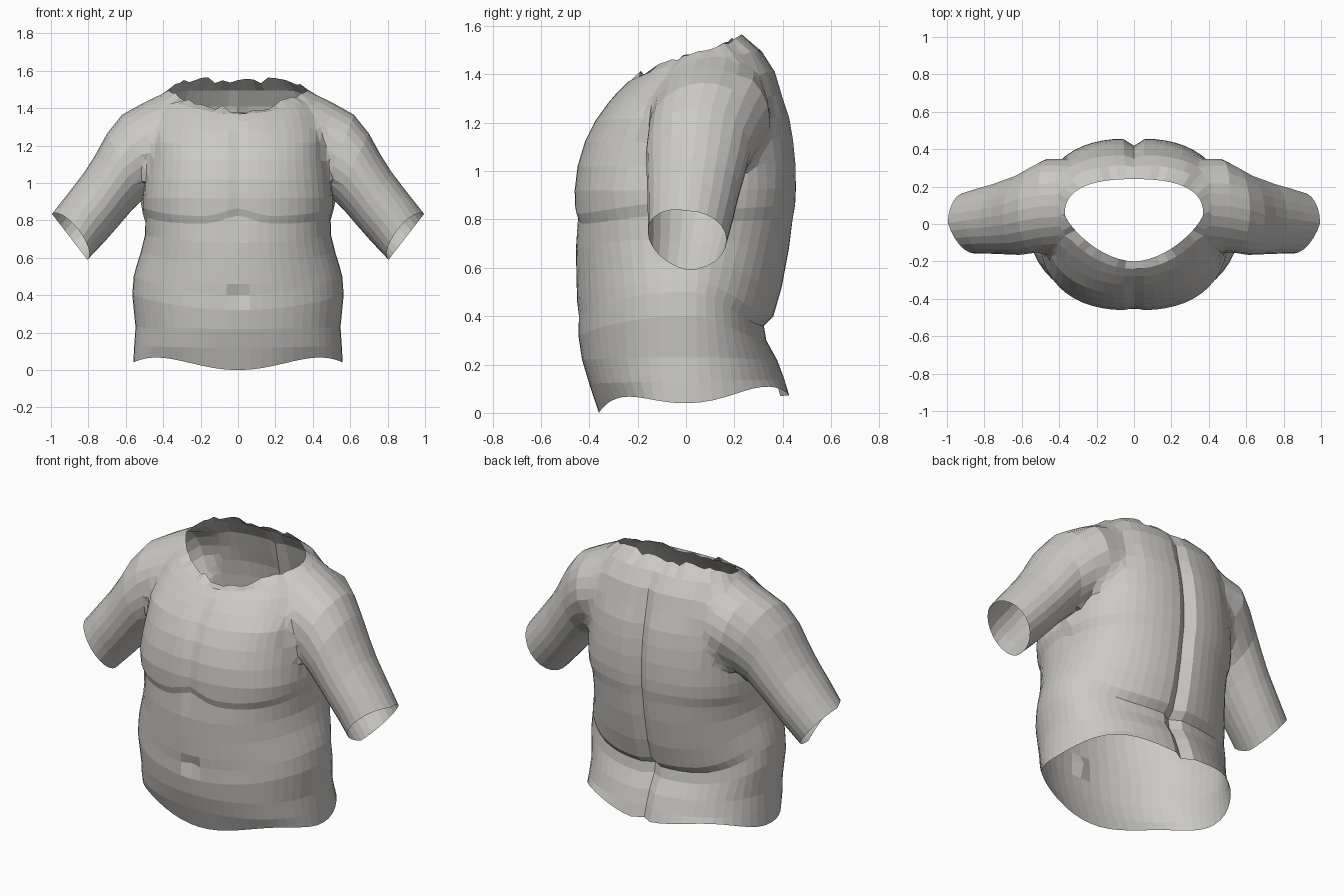
import bpy, bmesh, random
from math import sin, cos, pi, exp
from mathutils import Vector

random.seed(4)
cube = bpy.data.objects.get("Cube")
if cube:
    bpy.data.objects.remove(cube)


def make_material(name, color):
    m = bpy.data.materials.new(name)
    m.use_nodes = True
    m.diffuse_color = color
    m.node_tree.nodes["Principled BSDF"].inputs["Base Color"].default_value = color
    return m


stone = make_material("warm grey", (0.6, 0.585, 0.56, 1))
# Temporary markers, removed at the end
markers = [bpy.data.materials.new(n) for n in ("cap marker", "sleeve marker")]
CAP, SLEEVE_SIDE = 1, 2


def bump(v, width):
    return exp(-(v / width) ** 2)


def loft(bm, rings, slot):
    """Skin a list of point rings and close both ends with marked fans."""
    loops = [[bm.verts.new(p) for p in ring] for ring in rings]
    n = len(loops[0])
    for a, b in zip(loops, loops[1:]):
        for i in range(n):
            j = (i + 1) % n
            bm.faces.new((a[i], a[j], b[j], b[i])).material_index = slot
    for loop in (loops[0], loops[-1]):
        hub = bm.verts.new(sum((v.co for v in loop), Vector()) / n)
        for i in range(n):
            bm.faces.new((loop[i], loop[(i + 1) % n], hub)).material_index = CAP


def to_object(bm, name):
    bmesh.ops.recalc_face_normals(bm, faces=bm.faces)
    mesh = bpy.data.meshes.new(name)
    bm.to_mesh(mesh)
    bm.free()
    for m in (stone, *markers):
        mesh.materials.append(m)
    obj = bpy.data.objects.new(name, mesh)
    bpy.context.collection.objects.link(obj)
    return obj


# Torso rings: z front, z side, z back, half width, y front, y middle, y back
TORSO = [
    (.00, .04, .07, .56, -.36, 0, .43),
    (.12, .13, .14, .555, -.40, 0, .41),
    (.22, .23, .22, .548, -.43, 0, .38),
    (.32, .40, .30, .565, -.445, 0, .335),
    (.40, .50, .36, .558, -.445, 0, .325),
    (.46, .55, .40, .545, -.45, 0, .365),
    (.56, .63, .52, .52, -.453, 0, .40),
    (.68, .72, .68, .498, -.455, 0, .43),
    (.78, .79, .80, .495, -.448, 0, .445),
    (.82, .84, .86, .51, -.46, 0, .455),
    (.92, .92, .93, .51, -.462, 0, .458),
    (1.02, 1.02, 1.03, .50, -.45, .02, .456),
    (1.12, 1.12, 1.13, .49, -.42, .04, .446),
    (1.21, 1.22, 1.22, .49, -.375, .06, .43),
    (1.28, 1.31, 1.31, .485, -.325, .08, .40),
    (1.33, 1.40, 1.41, .465, -.28, .08, .37),
    (1.37, 1.47, 1.495, .425, -.24, .07, .315),
    (1.39, 1.495, 1.55, .37, -.20, .05, .24),
]
SEGMENTS = 56
rings = []
last = len(TORSO) - 1
for k, (zf, zs, zb, half, yf, ym, yb) in enumerate(TORSO):
    ring = []
    neck = max(0, k - last + 4) / 4
    chest = min(1, max(0, (zf - .5) / .4))
    for i in range(SEGMENTS):
        t = 2 * pi * i / SEGMENTS
        s, c = sin(t), cos(t)
        front = c > 0
        x = half * s
        # oval belly, squarer chest, neckline narrowing to a point in front
        point = neck if front else 0
        fall = 2.12 + .38 * chest - .7 * point
        root = .47 - .07 * chest + .4 * point
        reach, z_end = (yf, zf) if front else (yb, zb)
        y = ym + (reach - ym) * (1 - abs(s) ** fall) ** root
        z = zs + (z_end - zs) * (1 - abs(s) ** (2 if front else 4 + 3 * neck))
        if k == 0:                       # wavy hem
            z += .045 * sin(2 * t) ** 2
        elif k == last:                  # ragged neckline
            z += random.uniform(-.02, .02) * abs(c)
        if not front:                    # spine furrow
            y -= .04 * bump(x, .035) * (1 - neck)
        elif .75 < zf < 1.3:             # breastbone groove and chest lift
            y += .012 * bump(x, .035)
            if zf < .9:
                z += .045 * bump(x, .1) + .03 * abs(s) ** 6
        elif k == 4:                     # navel
            y += .025 * bump(x, .03)
        ring.append((x, y, z))
    rings.append(ring)
bm = bmesh.new()
loft(bm, rings, 0)
torso = to_object(bm, "torso")

# Sleeve sections: top x, top z, bottom x, bottom z, centre y, half depth
SLEEVE = [
    (.20, 1.40, .20, 1.08, .10, .19),
    (.41, 1.485, .36, 1.00, .11, .25),
    (.52, 1.445, .42, .98, .10, .247),
    (.62, 1.365, .46, .945, .075, .232),
    (.70, 1.265, .52, .90, .05, .215),
    (.76, 1.155, .58, .84, .04, .203),
    (.82, 1.06, .64, .77, .03, .19),
    (.90, .955, .71, .69, .02, .178),
    (.995, .835, .805, .59, .005, .163),
]
bm = bmesh.new()
for side in (1, -1):
    rings = []
    for k, (xt, zt, xb, zb, y, deep) in enumerate(SLEEVE):
        middle = Vector((xt + xb, 2 * y, zt + zb)) / 2
        up = Vector((xt - xb, 0, zt - zb)) / 2
        along = Vector((up.z, 0, -up.x)).normalized()
        ring = []
        for i in range(24):
            t = 2 * pi * i / 24
            p = middle + up * cos(t) - Vector((0, deep * sin(t), 0))
            if k == len(SLEEVE) - 1:     # cuff dips back at the front
                p -= along * .06 * max(0, sin(t))
            ring.append((side * p.x, p.y, p.z))
        rings.append(ring)
    loft(bm, rings, SLEEVE_SIDE)
sleeves = to_object(bm, "sleeves")

# Fuse sleeves into the torso
union = torso.modifiers.new("fuse", 'BOOLEAN')
union.operation = 'UNION'
union.solver = 'EXACT'
union.object = sleeves
graph = bpy.context.evaluated_depsgraph_get()
fused = bpy.data.meshes.new_from_object(torso.evaluated_get(graph))
torso.modifiers.clear()
torso.data = fused
bpy.data.objects.remove(sleeves)

# Open the neck, hem and cuffs
bm = bmesh.new()
bm.from_mesh(fused)
bmesh.ops.delete(bm, geom=[f for f in bm.faces if f.material_index == CAP], context='FACES')


# Clean and soften the seam where sleeves meet the torso
def seam_verts():
    return {v for v in bm.verts if len({f.material_index for f in v.link_faces}) > 1}


near = {e.other_vert(v) for v in seam_verts() for e in v.link_edges} | seam_verts()
bmesh.ops.remove_doubles(bm, verts=list(near), dist=.022)
bmesh.ops.triangulate(bm, faces=[f for f in bm.faces if len(f.verts) > 4])
soft = seam_verts()
soft |= {e.other_vert(v) for v in soft for e in v.link_edges}
soft = [v for v in soft if not v.is_boundary and v.co.z > 1]
for _ in range(4):
    bmesh.ops.smooth_vert(bm, verts=soft, factor=.5,
                          use_axis_x=True, use_axis_y=True, use_axis_z=True)
for face in bm.faces:
    face.material_index = 0
    face.smooth = False
bm.to_mesh(fused)
bm.free()
fused.materials.clear()
fused.materials.append(stone)
for m in markers:
    bpy.data.materials.remove(m)
